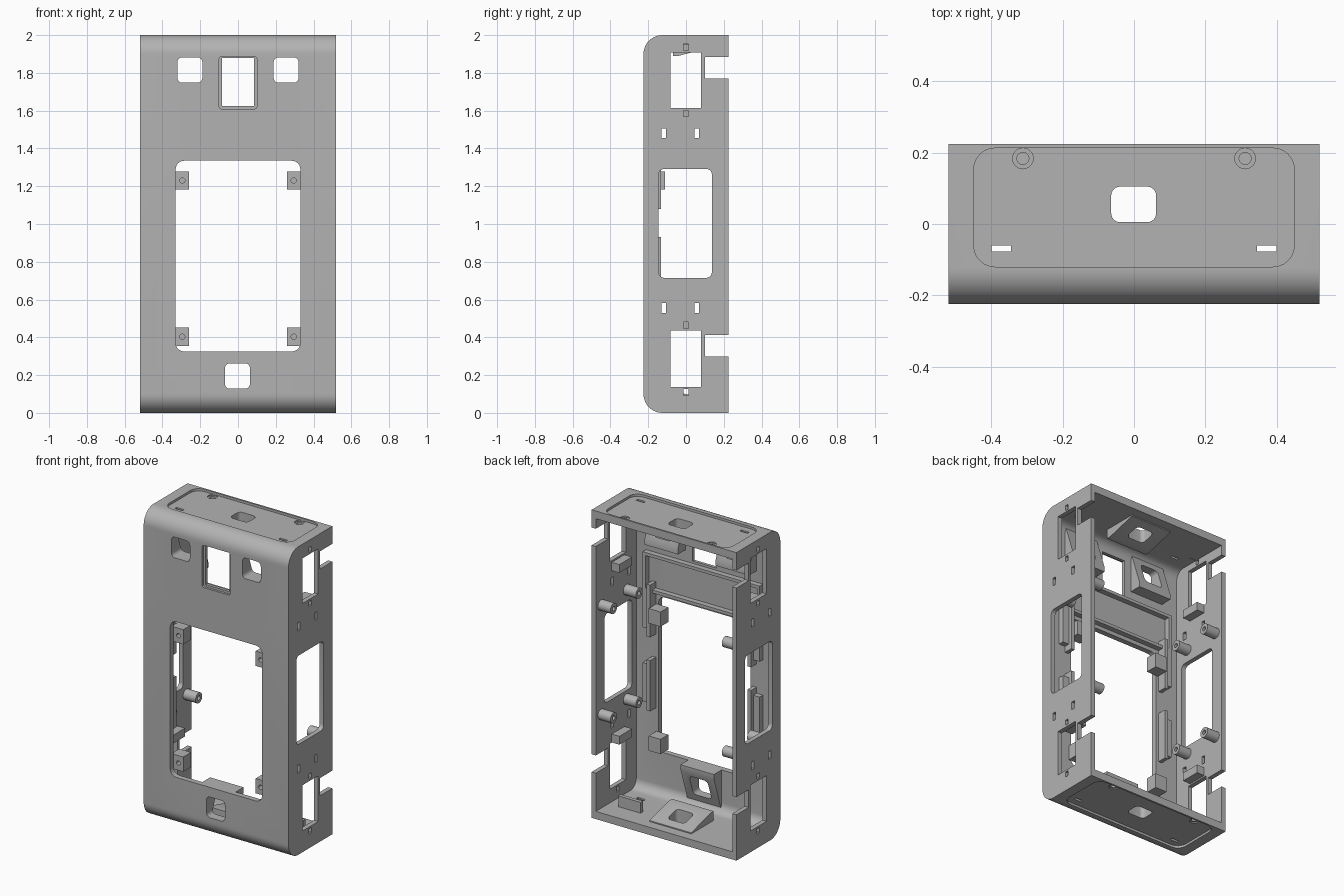
import bpy, bmesh
from math import cos, sin, pi

if "Cube" in bpy.data.objects:
    bpy.data.objects.remove(bpy.data.objects["Cube"], do_unlink=True)

grey = bpy.data.materials.new("mid grey")
grey.use_nodes = True
grey.diffuse_color = (0.45, 0.45, 0.45, 1)
grey.node_tree.nodes["Principled BSDF"].inputs["Base Color"].default_value = (0.45, 0.45, 0.45, 1)


def corner_loop(u0, u1, v0, v1, radii, seg=6):
    """Rectangle outline with one radius per corner, counter-clockwise from low u, low v."""
    pts = []
    corners = [(u0, v0, 1, 1), (u1, v0, -1, 1), (u1, v1, -1, -1), (u0, v1, 1, -1)]
    for i, ((u, v, su, sv), r) in enumerate(zip(corners, radii)):
        if r == 0:
            pts.append((u, v))
            continue
        for k in range(seg + 1):
            a = pi + i * pi / 2 + k * pi / 2 / seg
            pts.append((u + su * r + r * cos(a), v + sv * r + r * sin(a)))
    return pts


def rect(u0, u1, v0, v1, r=0):
    return corner_loop(u0, u1, v0, v1, [r] * 4)


def circle(u, v, r, n=24):
    return [(u + r * cos(2 * pi * k / n), v + r * sin(2 * pi * k / n)) for k in range(n)]


def prism(name, pts, axis, a, b):
    """Extrude a flat outline along an axis from a to b."""
    place = {"x": lambda u, v, w: (w, u, v),
             "y": lambda u, v, w: (u, w, v),
             "z": lambda u, v, w: (u, v, w)}[axis]
    bm = bmesh.new()
    lo = [bm.verts.new(place(u, v, a)) for u, v in pts]
    hi = [bm.verts.new(place(u, v, b)) for u, v in pts]
    bm.faces.new(lo)
    bm.faces.new(hi)
    n = len(pts)
    for i in range(n):
        j = (i + 1) % n
        bm.faces.new((lo[i], lo[j], hi[j], hi[i]))
    bmesh.ops.recalc_face_normals(bm, faces=bm.faces)
    mesh = bpy.data.meshes.new(name)
    bm.to_mesh(mesh)
    bm.free()
    mesh.materials.append(grey)
    ob = bpy.data.objects.new(name, mesh)
    bpy.context.collection.objects.link(ob)
    return ob


def cut(targets, pts, axis, a, b):
    """Subtract a prism from each target."""
    cutter = prism("cutter", pts, axis, a, b)
    cutter.hide_render = True
    for ob in targets:
        mod = ob.modifiers.new("cut", "BOOLEAN")
        mod.operation = "DIFFERENCE"
        mod.solver = "EXACT"
        mod.object = cutter
        bpy.context.view_layer.objects.active = ob
        bpy.ops.object.modifier_apply(modifier=mod.name)
    bpy.data.objects.remove(cutter, do_unlink=True)


W, D, H = 0.52, 0.225, 2.0
SIDES = ((-1, "right"), (1, "left"))

# Shell: rounded front edges, open back
shell = prism("shell", corner_loop(-D, D, 0, H, (0.1, 0, 0, 0.1), 12), "x", -W, W)
cut([shell], corner_loop(-D + 0.035, 0.4, 0.05, H - 0.05, (0.06, 0, 0, 0.06), 8),
    "x", -W + 0.03, W - 0.03)

# Front: display window and framed sensor opening
cut([shell], rect(-0.33, 0.33, 0.325, 1.335, 0.045), "y", -0.3, -0.1)
cut([shell], rect(-0.1, 0.1, 1.61, 1.885, 0.012), "y", -0.3, -D + 0.015)
cut([shell], rect(-0.085, 0.085, 1.625, 1.878), "y", -0.3, -0.1)

# Wedge mounts behind the small front openings
for x, z, s, label in ((-0.255, 1.815, -1, "upper_right"), (0.255, 1.815, -1, "upper_left"),
                       (-0.003, 0.195, 1, "lower")):
    wedge = prism(label + "_wedge_mount",
                  [(-0.2, z - s * 0.11), (-0.2, z + s * 0.13), (-0.11, z + s * 0.13),
                   (-0.11, z + s * 0.1), (-0.18, z - s * 0.11)],
                  "x", x - 0.12, x + 0.12)
    cut([shell, wedge], rect(x - 0.066, x + 0.066, z - 0.067, z + 0.067, 0.025), "y", -0.3, 0)

# Top and bottom: inset panel, opening, slots, screw sockets, inner wedge
for z, s, label in ((H, 1, "top"), (0, -1, "bottom")):
    inner = z - s * 0.045
    tip = z - s * 0.11
    wedge = prism(label + "_wedge_mount",
                  [(-0.07, inner), (0.16, inner), (0.16, inner - s * 0.012),
                   (-0.04, tip), (-0.07, tip)], "x", -0.15, 0.15)
    cut([shell], rect(-0.45, 0.45, -0.12, 0.213, 0.06), "z", z - s * 0.015, z + s * 0.1)
    cut([shell, wedge], rect(-0.064, 0.062, 0.005, 0.105, 0.025), "z", z - s * 0.2, z + s * 0.1)
    for m, _ in SIDES:
        cut([shell], rect(min(m * 0.345, m * 0.4), max(m * 0.345, m * 0.4), -0.077, -0.06),
            "z", z - s * 0.1, z + s * 0.1)
        cut([shell], circle(m * 0.312, 0.184, 0.029), "z", z - s * 0.022, z + s * 0.1)
        cut([shell], circle(m * 0.312, 0.184, 0.017), "z", z - s * 0.04, z + s * 0.1)

# Side walls: openings run through both sides at once
side_holes = [rect(-0.145, 0.137, 0.715, 1.292, 0.03),
              rect(-0.083, 0.08, 1.615, 1.908), rect(-0.083, 0.08, 0.138, 0.435),
              rect(0.1, 0.4, 1.77, 1.885), rect(0.1, 0.4, 0.298, 0.413)]
for z in (1.48, 0.555):
    for y in (-0.118, 0.057):
        side_holes.append(rect(y - 0.012, y + 0.012, z - 0.026, z + 0.026))
for z in (1.585, 1.935, 0.465, 0.11):
    side_holes.append(rect(-0.012, 0.012, z - 0.017, z + 0.017))
for outline in side_holes:
    for m, _ in SIDES:
        cut([shell], outline, "x", m * 0.44, m * 0.7)

# Parts repeated on both inner sides
for m, side in SIDES:
    for z, level in ((1.23, "upper"), (0.403, "lower")):
        tab = prism(f"{side}_{level}_display_tab",
                    rect(min(m * 0.26, m * 0.345), max(m * 0.26, m * 0.345), z - 0.048, z + 0.048),
                    "y", -0.19, -0.11)
        cut([tab], circle(m * 0.295, z, 0.014, 16), "y", -0.3, -0.13)
    for z0, z1, level in ((1.08, 1.42, "upper"), (0.6, 0.93, "lower")):
        prism(f"{side}_{level}_clip_bar",
              rect(min(m * 0.35, m * 0.375), max(m * 0.35, m * 0.375), z0, z1), "y", -0.195, -0.132)
        prism(f"{side}_{level}_clip_foot",
              rect(min(m * 0.37, m * 0.42), max(m * 0.37, m * 0.42), z0 + 0.04, z1 - 0.04),
              "y", -0.195, -0.155)
    # Hollow screw posts
    for z in (1.37, 0.66):
        for y in (0.17, -0.09):
            post = prism(f"{side}_screw_post", circle(y, z, 0.034), "x", m * 0.5, m * 0.4)
            cut([post], circle(y, z, 0.014, 16), "x", m * 0.45, m * 0.3)
    # Ledges beside the side openings
    for z in (1.582, 0.467):
        prism(f"{side}_ledge", rect(-0.06, 0.07, z - 0.027, z + 0.027), "x", m * 0.485, m * 0.43)

# Raised frame inside the front, above the display
frame = prism("inner_panel_frame", rect(-0.42, 0.42, 1.36, 1.61), "y", -0.195, -0.155)
cut([frame], rect(-0.4, 0.4, 1.38, 1.59), "y", -0.3, 0)

# Upright plate on the floor
prism("floor_plate", rect(0.26, 0.42, 0.04, 0.12), "y", 0.07, 0.095)

# Smooth shading with sharp edges kept
bpy.ops.object.select_all(action="DESELECT")
for ob in bpy.context.scene.objects:
    if ob.type == "MESH" and ob.data.materials and ob.data.materials[0] == grey:
        ob.select_set(True)
bpy.context.view_layer.objects.active = shell
bpy.ops.object.shade_smooth_by_angle(angle=0.5)
